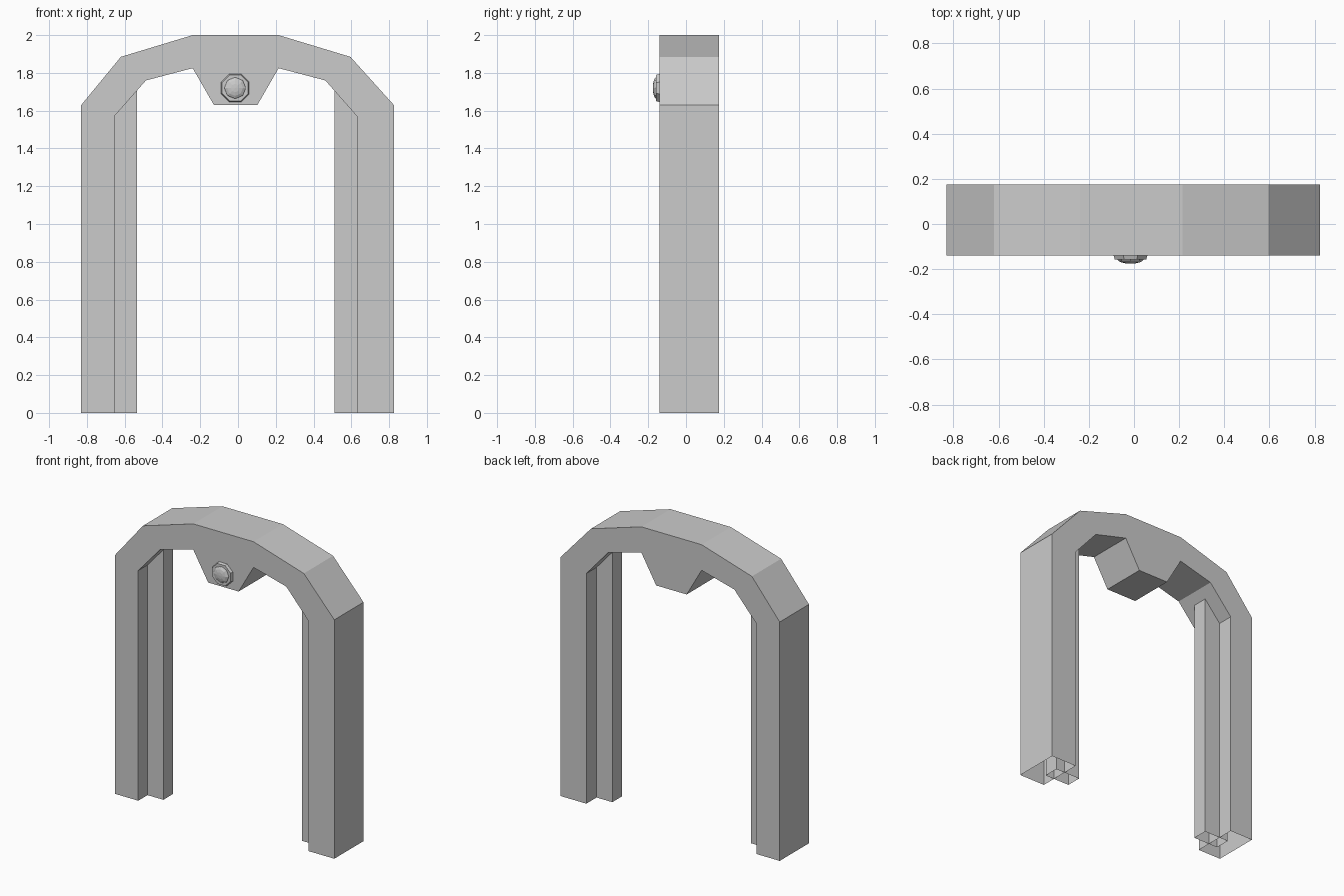
import bpy, bmesh, math
from mathutils import Matrix, Vector

cube = bpy.data.objects.get("Cube")
if cube:
    bpy.data.objects.remove(cube, do_unlink=True)

FRONT, BACK = -0.14, 0.175
MID = -0.0125  # centre line of the opening


def material(name, value):
    mat = bpy.data.materials.new(name)
    mat.use_nodes = True
    colour = (value, value, value, 1)
    mat.diffuse_color = colour
    mat.node_tree.nodes["Principled BSDF"].inputs["Base Color"].default_value = colour
    return mat


grey = material("plain_grey", 0.6)


def finish(bm, name):
    mesh = bpy.data.meshes.new(name)
    bm.to_mesh(mesh)
    bm.free()
    mesh.materials.append(grey)
    obj = bpy.data.objects.new(name, mesh)
    bpy.context.collection.objects.link(obj)
    return obj


def prism(name, profile, y0, y1, open_z=None):
    """Extrude an x-z profile along y, leaving sides at height open_z open."""
    bm = bmesh.new()
    front = bm.faces.new([bm.verts.new((x, y0, z)) for x, z in profile])
    ext = bmesh.ops.extrude_face_region(bm, geom=[front], use_keep_orig=True)
    moved = [v for v in ext["geom"] if isinstance(v, bmesh.types.BMVert)]
    bmesh.ops.translate(bm, vec=(0, y1 - y0, 0), verts=moved)
    bmesh.ops.recalc_face_normals(bm, faces=bm.faces)
    if open_z is not None:
        gone = [f for f in bm.faces if all(abs(v.co.z - open_z) < 1e-4 for v in f.verts)]
        bmesh.ops.delete(bm, geom=gone, context="FACES_ONLY")
    return finish(bm, name)


# Arch with both legs, hollow at the feet
outer = [(-0.83, 0), (-0.83, 1.63), (-0.62, 1.885), (-0.24, 2),
         (0.215, 2), (0.595, 1.885), (0.825, 1.63), (0.825, 0)]
half_inner = [(0.6425, 0), (0.6425, 1.57), (0.475, 1.76), (0.2275, 1.825)]
inner = [(MID + x, z) for x, z in half_inner]
inner += [(MID - x, z) for x, z in reversed(half_inner)]
prism("arch_frame", outer + inner, FRONT, BACK, 0)

# Keystone hanging under the crown
prism("keystone", [(MID - 0.2275, 1.825), (MID + 0.2275, 1.825),
                   (MID + 0.115, 1.63), (MID - 0.115, 1.63)], FRONT, BACK, 1.825)

# Guide ribs on the inner side of each leg
for side, name in ((1, "left_guide_rib"), (-1, "right_guide_rib")):
    a, b = MID + side * 0.523, MID + side * 0.71
    prism(name, [(a, 0), (a, 1.74), (b, 1.74), (b, 0)], -0.04, 0.065, 0)

# Eight-sided washer with a narrow bevel
turn = Matrix.Rotation(math.pi / 2, 4, "X")
centre = Vector((MID - 0.003, 0, 1.72))
bm = bmesh.new()
bmesh.ops.create_cone(bm, cap_ends=True, segments=8, radius1=0.081, radius2=0.075, depth=0.018)
bmesh.ops.rotate(bm, matrix=Matrix.Rotation(math.pi / 8, 3, "Z"), verts=bm.verts)
bmesh.ops.transform(bm, matrix=Matrix.Translation(centre + Vector((0, FRONT - 0.009, 0))) @ turn,
                    verts=bm.verts)
finish(bm, "washer")

# Faceted domed bolt head
bm = bmesh.new()
bmesh.ops.create_uvsphere(bm, u_segments=8, v_segments=8, radius=0.059)
low = [v for v in bm.verts if v.co.z < -0.001]
bmesh.ops.delete(bm, geom=low, context="VERTS")
bmesh.ops.scale(bm, vec=(1, 1, 0.36), verts=bm.verts)
bmesh.ops.transform(bm, matrix=Matrix.Translation(centre + Vector((0, FRONT - 0.0145, 0))) @ turn,
                    verts=bm.verts)
finish(bm, "bolt_head")
